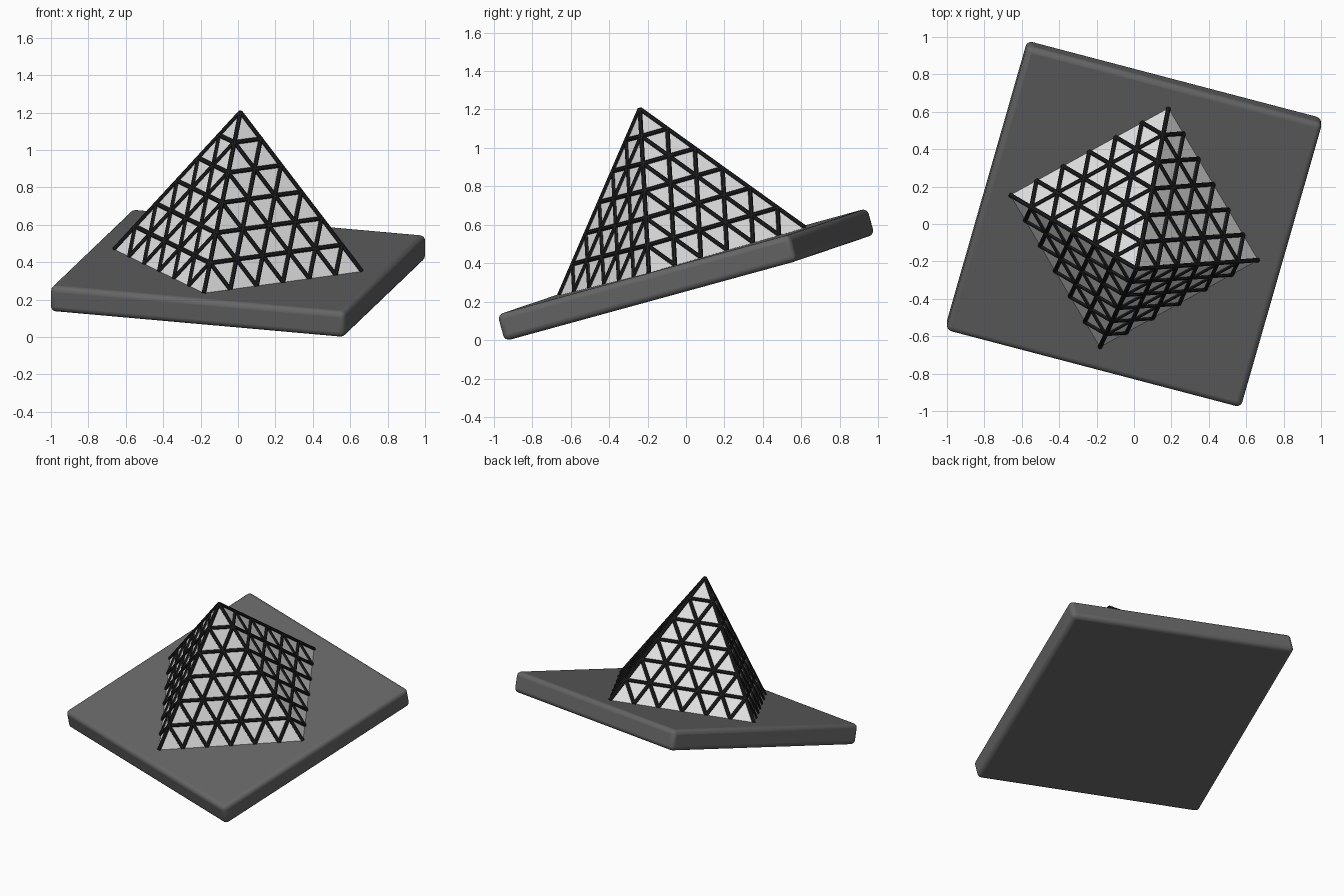
import bpy
import bmesh
import math
from mathutils import Matrix, Vector

cube = bpy.data.objects.get("Cube")
if cube:
    bpy.data.objects.remove(cube)

SIDE, THICK, BEVEL = 1.637, 0.143, 0.03
RADIUS, HEIGHT, ROWS = 0.687, 0.822, 6
BAR = 0.0125

# Tilted frame shared by every part, with its origin at the slab centre
u = Vector((0.964, -0.253, -0.0856)).normalized()
n = u.cross(Vector((0.267, 0.93, 0.255))).normalized()
v = n.cross(u)
FRAME = Matrix.Translation((0, 0, 0.341)) @ Matrix((u, v, n)).transposed().to_4x4()


def material(name, value):
    mat = bpy.data.materials.new(name)
    mat.use_nodes = True
    colour = (value, value, value, 1)
    mat.diffuse_color = colour
    mat.node_tree.nodes["Principled BSDF"].inputs["Base Color"].default_value = colour
    return mat


def add_object(name, bm, mat):
    mesh = bpy.data.meshes.new(name)
    bm.to_mesh(mesh)
    bm.free()
    mesh.materials.append(mat)
    obj = bpy.data.objects.new(name, mesh)
    bpy.context.collection.objects.link(obj)
    obj.matrix_world = FRAME
    return obj


def add_bar(bm, a, b):
    along = b - a
    turn = along.to_track_quat("Z", "Y").to_matrix().to_4x4()
    bmesh.ops.create_cone(bm, cap_ends=True, segments=8, radius1=BAR, radius2=BAR,
                          depth=along.length,
                          matrix=Matrix.Translation((a + b) / 2) @ turn)


slab_grey = material("dark grey slab", 0.13)
panel_white = material("pale panel", 0.75)
bar_black = material("black bar", 0.015)

# Base slab with rounded edges
bm = bmesh.new()
bmesh.ops.create_cube(bm, size=1, matrix=Matrix.Diagonal((SIDE, SIDE, THICK, 1)))
slab = add_object("base_slab", bm, slab_grey)
bevel = slab.modifiers.new("rounded_edges", "BEVEL")
bevel.width = BEVEL
bevel.segments = 4
bpy.context.view_layer.objects.active = slab
slab.select_set(True)
bpy.ops.object.shade_smooth_by_angle(angle=math.radians(40))

# Pyramid panels
top = THICK / 2
apex = Vector((0, 0, top + HEIGHT))
corners = [Vector((RADIUS * math.cos(i * math.pi / 2),
                   RADIUS * math.sin(i * math.pi / 2), top)) for i in range(4)]
bm = bmesh.new()
tip = bm.verts.new(apex)
ring = [bm.verts.new(c) for c in corners]
for i in range(4):
    bm.faces.new((ring[i], ring[(i + 1) % 4], tip))
bm.faces.new(ring[::-1])
add_object("pyramid_panels", bm, panel_white)

# Triangular lattice of bars on each side, plus the four ridges
bm = bmesh.new()
for i in range(4):
    a, b = corners[i], corners[(i + 1) % 4]
    add_bar(bm, a, apex)
    for k in range(1, ROWS):
        t = k / ROWS
        add_bar(bm, a.lerp(apex, t), b.lerp(apex, t))
        add_bar(bm, a.lerp(b, t), a.lerp(apex, t))
        add_bar(bm, b.lerp(a, t), b.lerp(apex, t))
add_object("lattice_bars", bm, bar_black)
